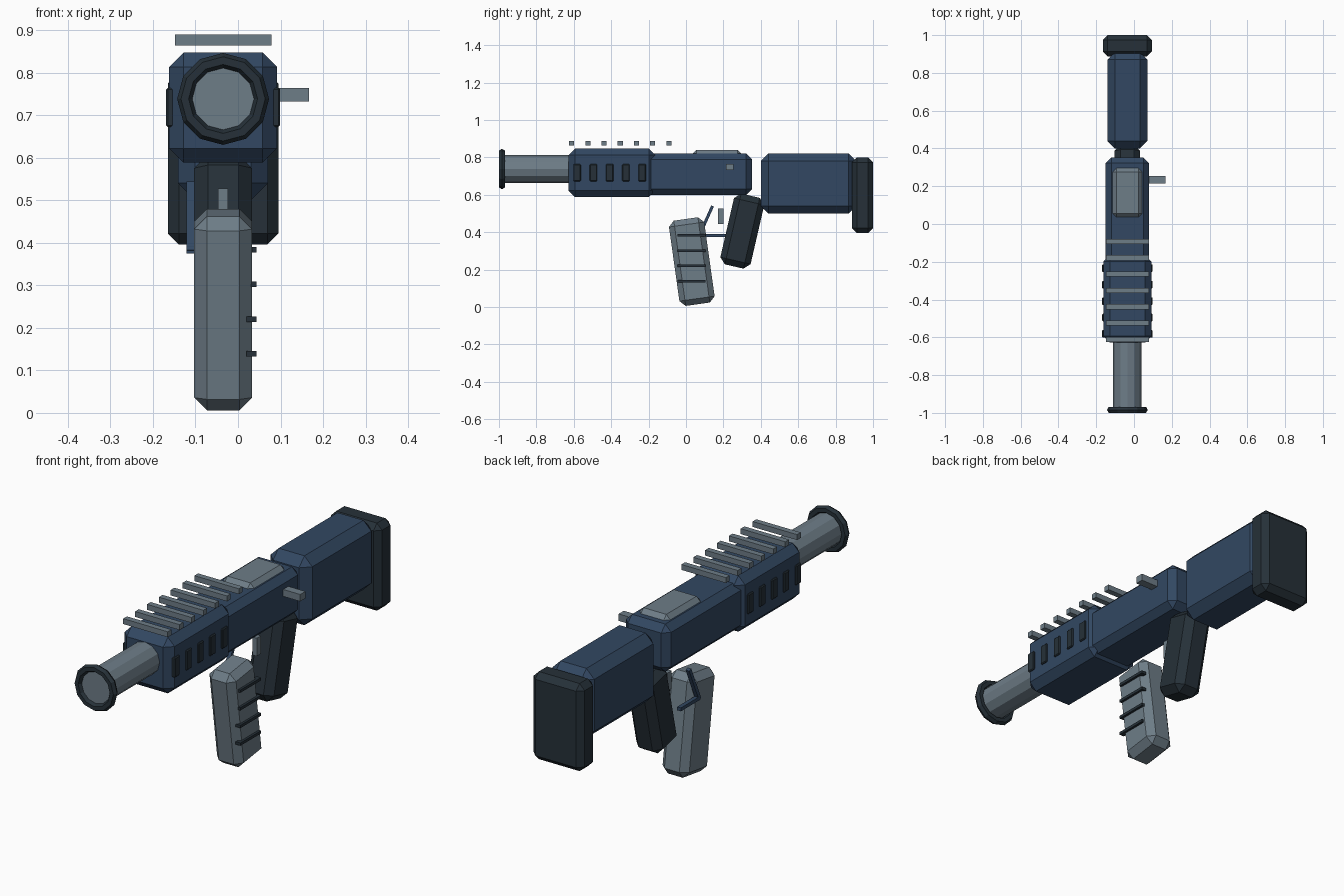
import bpy, math
from mathutils import Vector

if "Cube" in bpy.data.objects:
    bpy.data.objects.remove(bpy.data.objects["Cube"])

CX = -0.035  # centre line of the body


def material(name, rgb):
    m = bpy.data.materials.new(name)
    m.diffuse_color = (*rgb, 1.0)
    m.use_nodes = True
    m.node_tree.nodes["Principled BSDF"].inputs["Base Color"].default_value = m.diffuse_color
    return m


BLUE = material("navy blue", (0.032, 0.064, 0.122))
DARK = material("charcoal", (0.019, 0.030, 0.040))
GREY = material("steel grey", (0.155, 0.205, 0.245))


def box(name, mat, x, y, z, bevel=0.0, tilt=0.0):
    """Chamfered box from (min, max) ranges, tilted about its own centre."""
    lo, hi = Vector((x[0], y[0], z[0])), Vector((x[1], y[1], z[1]))
    bpy.ops.mesh.primitive_cube_add(size=1, location=(lo + hi) / 2)
    ob = bpy.context.object
    ob.name = name
    for v in ob.data.vertices:
        v.co *= hi - lo
    ob.rotation_euler.x = math.radians(tilt)
    ob.data.materials.append(mat)
    if bevel:
        mod = ob.modifiers.new("chamfer", "BEVEL")
        mod.width = bevel
        mod.segments = 1
    return ob


def around(c, size):
    return (c - size / 2, c + size / 2)


# Main body
box("handguard", BLUE, around(CX, 0.254), (-0.628, -0.165), (0.588, 0.847), 0.034)
box("receiver", BLUE, around(CX, 0.23), (-0.22, 0.352), (0.60, 0.82), 0.03)
box("stock", BLUE, around(CX, 0.212), (0.40, 0.91), (0.50, 0.82), 0.04)
box("butt_pad", DARK, around(CX, 0.26), (0.888, 1.0), (0.396, 0.80), 0.026)
box("top_cover", GREY, around(CX, 0.16), (0.034, 0.298), (0.77, 0.84), 0.022)
box("charging_handle", GREY, (0.05, 0.167), (0.215, 0.253), (0.732, 0.764))

# Barrel and muzzle ring
bpy.ops.mesh.primitive_cylinder_add(vertices=12, radius=0.075, depth=0.385,
                                    location=(CX, -0.7925, 0.738),
                                    rotation=(math.pi / 2, 0, 0))
barrel = bpy.context.object
barrel.name = "barrel"
barrel.data.materials.append(GREY)
bpy.ops.mesh.primitive_torus_add(major_segments=12, minor_segments=6,
                                 major_radius=0.09, minor_radius=0.018,
                                 location=(CX, -0.984, 0.738),
                                 rotation=(math.pi / 2, 0, 0))
ring = bpy.context.object
ring.name = "muzzle_ring"
ring.data.materials.append(DARK)

# Rear grip and magazine
box("grip", DARK, around(CX, 0.136), around(0.301, 0.166), around(0.406, 0.388), 0.032, -13)
box("magazine", GREY, around(CX, 0.136), around(0.031, 0.19), around(0.243, 0.46), 0.03, 8)
for i in range(4):
    box(f"magazine_rib_{i + 1}", DARK, (0.02, 0.044), (-0.045, 0.105),
        around(0.139 + i * 0.0815, 0.013))

# Trigger and its guard
box("trigger", GREY, around(CX, 0.023), (0.171, 0.20), (0.445, 0.528))
box("guard_bottom", BLUE, (-0.121, -0.102), (0.066, 0.21), (0.375, 0.391))
box("guard_front", BLUE, (-0.121, -0.102), around(0.106, 0.016), around(0.46, 0.176), 0, -24)

# Floating rail slats
for i in range(7):
    box(f"rail_slat_{i + 1}", GREY, around(CX, 0.227),
        around(-0.611 + i * 0.0865, 0.027), (0.864, 0.889))

# Vents on both sides of the handguard
for i in range(5):
    for s, side in ((-1, "left"), (1, "right")):
        box(f"vent_{side}_{i + 1}", DARK, around(CX + s * 0.119, 0.03),
            around(-0.582 + i * 0.087, 0.04), (0.672, 0.764), 0.004)
